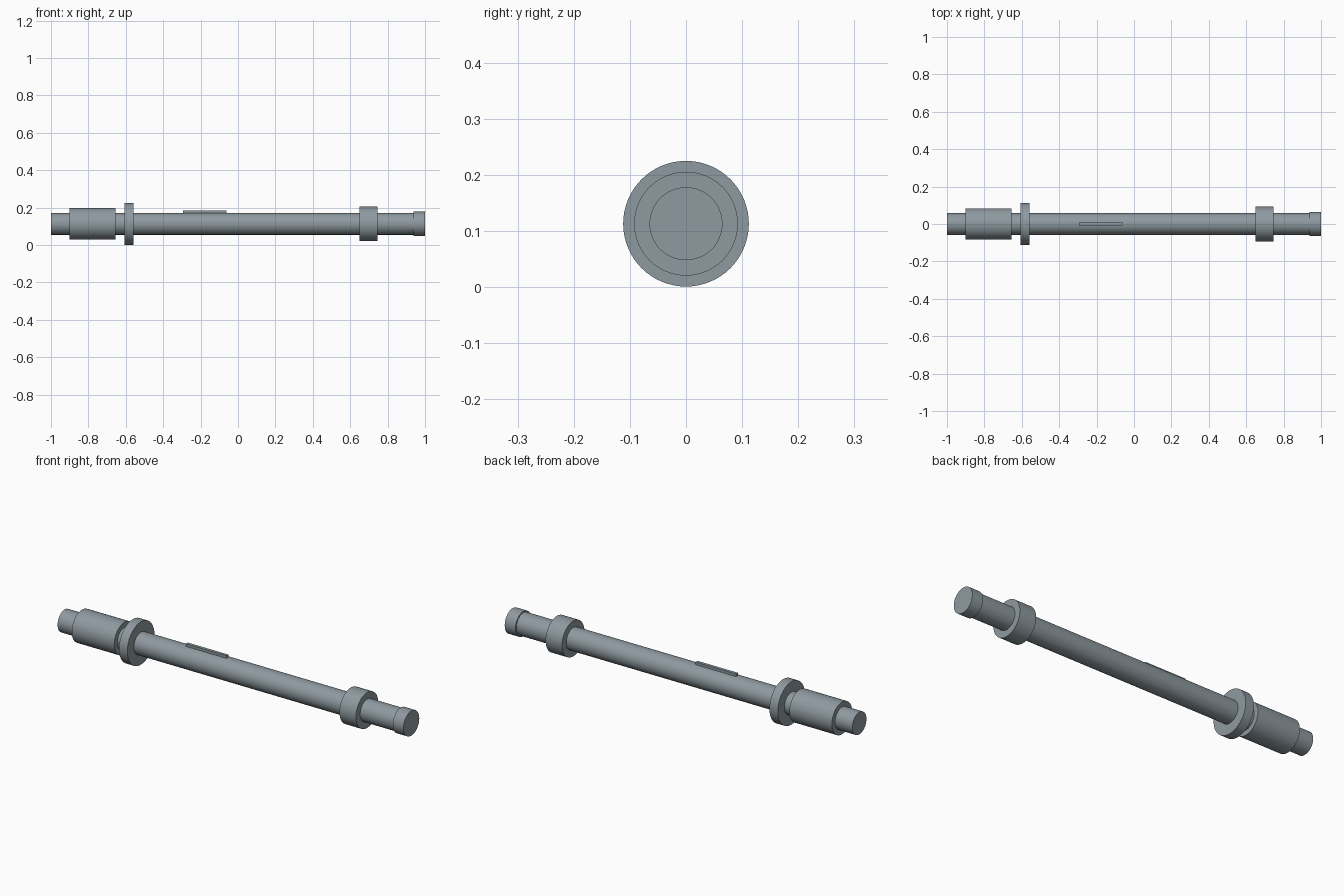
import bpy
import math

cube = bpy.data.objects.get("Cube")
if cube:
    bpy.data.objects.remove(cube, do_unlink=True)

AXIS_Z = 0.113

steel = bpy.data.materials.new("blue_grey_steel")
steel.use_nodes = True
colour = (0.27, 0.32, 0.35, 1)
steel.diffuse_color = colour
steel.node_tree.nodes["Principled BSDF"].inputs["Base Color"].default_value = colour


def turned_part(name, x0, x1, radius):
    """Cylinder lying along x, centred on the shaft axis."""
    bpy.ops.mesh.primitive_cylinder_add(
        vertices=64, radius=radius, depth=x1 - x0,
        location=((x0 + x1) / 2, 0, AXIS_Z), rotation=(0, math.pi / 2, 0))
    part = bpy.context.object
    part.name = name
    part.data.materials.append(steel)
    bpy.ops.object.shade_smooth_by_angle(angle=math.radians(30))
    return part


# Shaft and the parts fitted on it
turned_part("shaft", -1.0, 0.99, 0.058)
turned_part("grip_sleeve", -0.90, -0.655, 0.084)
turned_part("guard_disc", -0.608, -0.56, 0.112)
turned_part("collar", 0.65, 0.745, 0.0925)
turned_part("end_cap", 0.938, 1.0, 0.065)

# Thin key strip along the top of the shaft
bpy.ops.mesh.primitive_cube_add(size=1, location=(-0.178, 0, 0.174))
key = bpy.context.object
key.name = "key_strip"
key.dimensions = (0.234, 0.016, 0.02)
bpy.ops.object.transform_apply(location=False, rotation=False, scale=True)
key.data.materials.append(steel)
